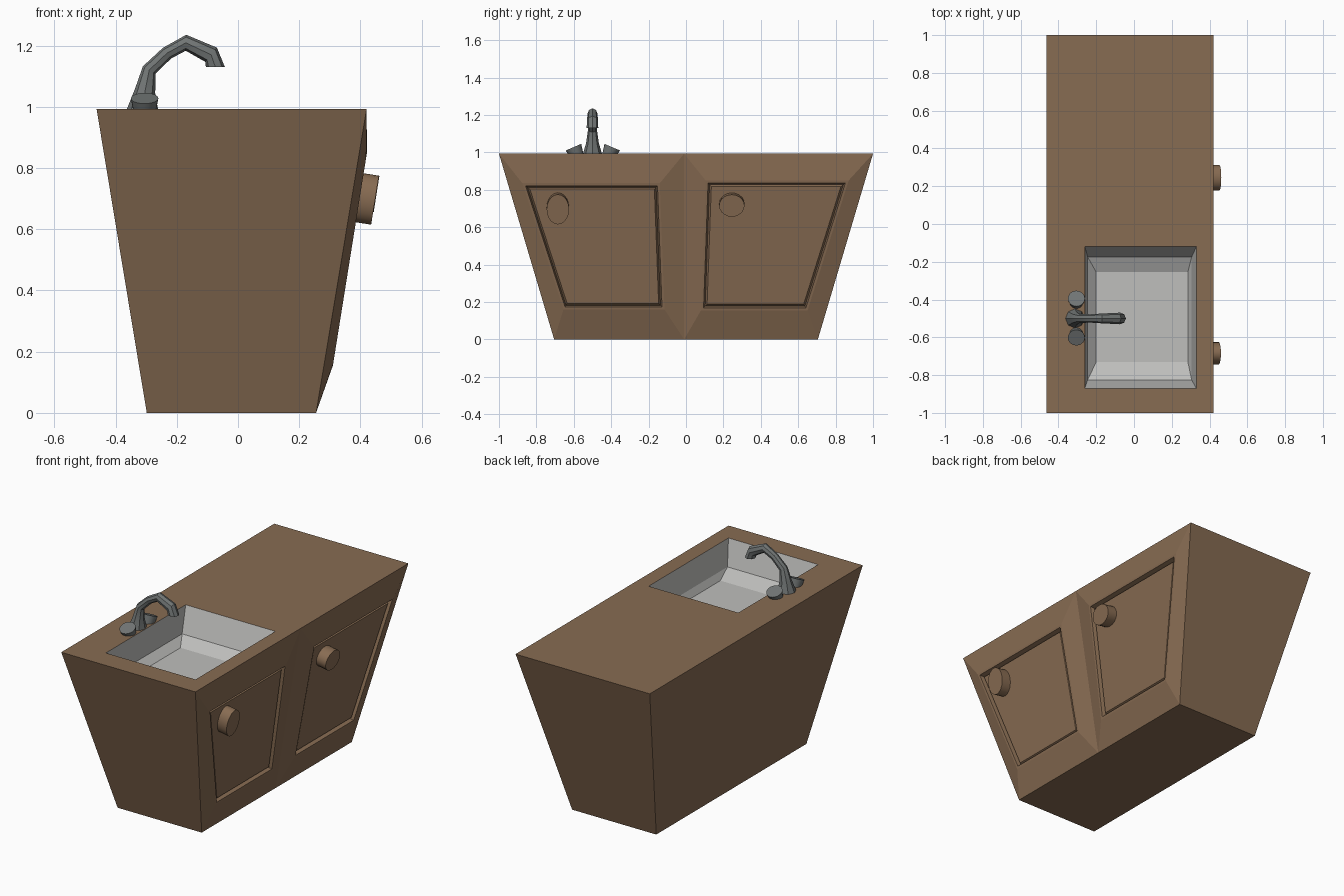
import bpy, bmesh, math
from mathutils import Vector

cube = bpy.data.objects.get("Cube")
if cube:
    bpy.data.objects.remove(cube, do_unlink=True)


def material(name, color):
    m = bpy.data.materials.new(name)
    m.use_nodes = True
    m.diffuse_color = (*color, 1)
    m.node_tree.nodes["Principled BSDF"].inputs["Base Color"].default_value = (*color, 1)
    return m


wood = material("wood", (0.245, 0.149, 0.085))
basin_grey = material("basin grey", (0.52, 0.52, 0.505))
metal = material("tap metal", (0.165, 0.179, 0.177))


def finish(bm, name, mat, smooth=False):
    mesh = bpy.data.meshes.new(name)
    bm.to_mesh(mesh)
    bm.free()
    obj = bpy.data.objects.new(name, mesh)
    bpy.context.collection.objects.link(obj)
    mesh.materials.append(mat)
    if smooth:
        for p in mesh.polygons:
            p.use_smooth = True
        mesh.set_sharp_from_angle(angle=math.radians(40))
    return obj


def ring(bm, points):
    return [bm.verts.new(p) for p in points]


def bridge(bm, a, b):
    n = len(a)
    for i in range(n):
        bm.faces.new((a[i], a[(i + 1) % n], b[(i + 1) % n], b[i]))


def rect(x0, x1, y0, y1, z):
    return [(x0, y0, z), (x1, y0, z), (x1, y1, z), (x0, y1, z)]


# Cabinet shell: tapered box with a hole in the top for the basin
TOP, OPENING = 0.993, (-0.26, 0.33, -0.87, -0.12)
bm = bmesh.new()
low = ring(bm, rect(-0.298, 0.255, -0.705, 0.705, 0))
high = ring(bm, rect(-0.462, 0.42, -1, 1, TOP))
hole = ring(bm, rect(*OPENING, TOP))
mid_low = bm.verts.new((0.255, -0.01, 0))
mid_high = bm.verts.new((0.42, -0.01, TOP))
bm.faces.new((low[0], low[3], low[2], mid_low, low[1]))
for i in (0, 2, 3):
    j = (i + 1) % 4
    bm.faces.new((low[i], low[j], high[j], high[i]))
    bm.faces.new((high[i], high[j], hole[j], hole[i]))
bm.faces.new((high[1], mid_high, high[2], hole[2], hole[1]))


# Two bulging door bays, each with a flat frame, a groove and a raised panel
def door_x(z):
    return 0.31 + 0.16 * (z - 0.155)


def door(border, corners):
    outer = [Vector((door_x(z), y, z)) for y, z in corners]
    centre = sum(outer, Vector()) / 4
    previous = border
    for scale, depth in ((1, 0), (0.96, 0), (0.935, 0.028), (0.905, 0.01)):
        loop = ring(bm, [centre + (p - centre) * scale - Vector((depth, 0, 0)) for p in outer])
        bridge(bm, previous, loop)
        previous = loop
    bm.faces.new(previous)


door((low[1], mid_low, mid_high, high[1]),
     ((-0.655, 0.16), (-0.115, 0.16), (-0.14, 0.835), (-0.875, 0.835)))
door((mid_low, low[2], high[2], mid_high),
     ((0.08, 0.155), (0.65, 0.155), (0.87, 0.85), (0.105, 0.85)))
finish(bm, "cabinet", wood)

# Basin: steep walls, then a shallow sloped band and a flat floor
bm = bmesh.new()
levels = [ring(bm, rect(*OPENING, TOP)),
          ring(bm, rect(-0.245, 0.305, -0.825, -0.175, 0.845)),
          ring(bm, rect(-0.20, 0.285, -0.73, -0.255, 0.805))]
for a, b in zip(levels, levels[1:]):
    bridge(bm, a, b)
bm.faces.new(levels[-1])
finish(bm, "basin", basin_grey)


# Round parts: knobs and tap handles
def cone(name, mat, centre, tilt, r1, r2, depth, stretch=(1, 1, 1)):
    bm = bmesh.new()
    bmesh.ops.create_cone(bm, cap_ends=True, segments=20, radius1=r1, radius2=r2, depth=depth)
    obj = finish(bm, name, mat, True)
    obj.location, obj.rotation_euler, obj.scale = centre, tilt, stretch


knob_tilt = (0, math.radians(99), 0)
cone("left_door_knob", wood, (0.415, -0.685, 0.70), knob_tilt, 0.06, 0.06, 0.066, (1.35, 1, 1))
cone("right_door_knob", wood, (0.42, 0.245, 0.72), knob_tilt, 0.065, 0.065, 0.066, (0.92, 1.04, 1))
for side, name in ((-1, "front_handle"), (1, "back_handle")):
    cone(name, metal, (-0.305, -0.498 + side * 0.092, 1.0),
         (math.radians(-23 * side), 0, 0), 0.034, 0.045, 0.06)

# Tap: tapered tube swept along a bent path of (x, z, radius)
path = [(-0.313, 0.985, 0.053), (-0.304, 1.05, 0.034), (-0.290, 1.12, 0.024),
        (-0.232, 1.175, 0.022), (-0.17, 1.209, 0.026), (-0.088, 1.170, 0.030),
        (-0.074, 1.13, 0.031)]
SIDES = 8
bm = bmesh.new()
rings = []
for i, (x, z, r) in enumerate(path):
    before, after = path[max(i - 1, 0)], path[min(i + 1, len(path) - 1)]
    along = Vector((after[0] - before[0], 0, after[1] - before[1])).normalized()
    if i in (0, len(path) - 1):
        along = Vector((0, 0, 1 if i == 0 else -1))
    side = Vector((0, 1, 0))
    across = side.cross(along)
    angles = [math.tau * k / SIDES for k in range(SIDES)]
    rings.append(ring(bm, [Vector((x, -0.5, z)) + r * (math.cos(t) * across + math.sin(t) * side)
                           for t in angles]))
for a, b in zip(rings, rings[1:]):
    bridge(bm, a, b)
bm.faces.new(rings[0])
bm.faces.new(rings[-1])
bmesh.ops.recalc_face_normals(bm, faces=bm.faces)
finish(bm, "tap", metal, True)
